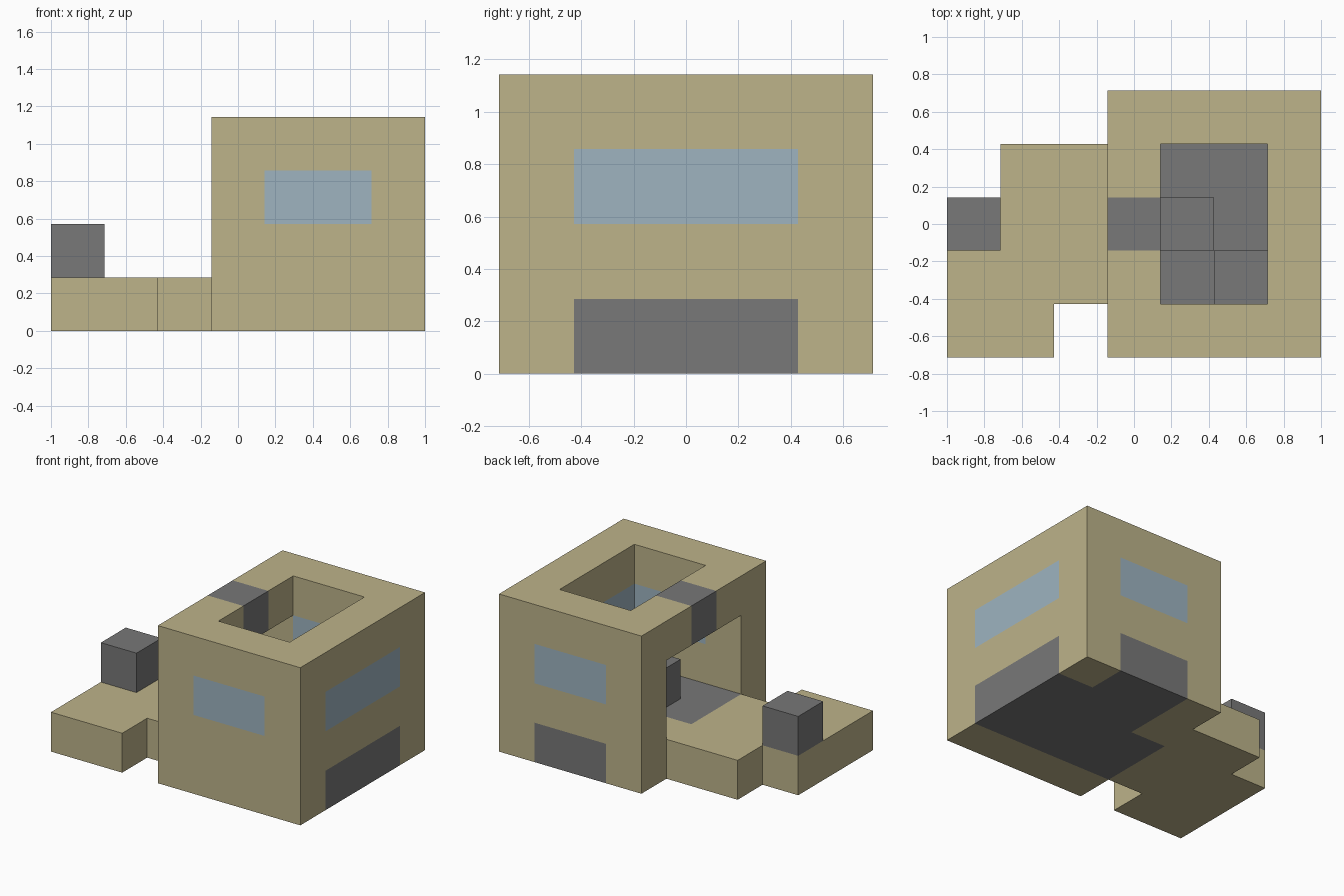
import bpy
import bmesh
from mathutils import Vector

cube = bpy.data.objects.get("Cube")
if cube:
    bpy.data.objects.remove(cube, do_unlink=True)

U = 2 / 7                                # edge of one building block
ORIGIN = Vector((-1, -2.5 * U, 0))


def material(name, r, g, b):
    m = bpy.data.materials.new(name)
    m.use_nodes = True
    m.diffuse_color = (r, g, b, 1)
    m.node_tree.nodes["Principled BSDF"].inputs["Base Color"].default_value = (r, g, b, 1)
    return m


SAND = material("sand", 0.508, 0.451, 0.254)
GREY = material("grey stone", 0.188, 0.188, 0.188)
GLASS = material("pale blue glass", 0.342, 0.456, 0.527)

cells = {}                               # block position -> part name
colours = {}


def box(part, colour, xs, ys, zs):
    """Claim a box of blocks for a part; later parts replace earlier ones."""
    colours[part] = colour
    for x in range(*xs):
        for y in range(*ys):
            for z in range(*zs):
                cells[x, y, z] = part


def carve(xs, ys, zs):
    for key in [(x, y, z) for x in range(*xs) for y in range(*ys) for z in range(*zs)]:
        cells.pop(key, None)


# House shell with open courtyard and wide doorway
box("house_walls", SAND, (3, 7), (0, 5), (0, 4))
carve((4, 6), (1, 4), (1, 4))
carve((3, 4), (1, 4), (1, 3))

# Stone floor, running out to the back and the left side
box("stone_floor", GREY, (4, 7), (1, 4), (0, 1))
box("stone_floor", GREY, (3, 4), (1, 3), (0, 1))
box("stone_floor", GREY, (4, 6), (4, 5), (0, 1))

# Windows
box("front_window", GLASS, (4, 6), (0, 1), (2, 3))
box("back_window", GLASS, (4, 6), (4, 5), (2, 3))
box("side_window", GLASS, (6, 7), (1, 4), (2, 3))

# Stone above the doorway and the blocks in the courtyard
box("lintel_stone", GREY, (3, 4), (2, 3), (3, 4))
box("courtyard_block", GREY, (4, 5), (2, 3), (1, 2))
box("corner_block", GREY, (5, 6), (1, 2), (1, 2))

# Low terrace with its stone post
box("terrace", SAND, (1, 3), (1, 4), (0, 1))
box("terrace", SAND, (0, 2), (0, 2), (0, 1))
box("terrace", SAND, (0, 1), (2, 3), (0, 1))
box("terrace_post", GREY, (0, 1), (2, 3), (1, 2))


def build(part):
    """Make one object from the exposed sides of a part's blocks."""
    bm = bmesh.new()
    for cell in [c for c, p in cells.items() if p == part]:
        for axis in range(3):
            for sign in (-1, 1):
                near = list(cell)
                near[axis] += sign
                if tuple(near) in cells:
                    continue
                n, a, b = Vector(), Vector(), Vector()
                n[axis] = sign / 2
                a[(axis + 1) % 3] = 0.5
                b[(axis + 2) % 3] = sign / 2
                mid = Vector(cell) + Vector((0.5, 0.5, 0.5)) + n
                ring = (mid - a - b, mid + a - b, mid + a + b, mid - a + b)
                bm.faces.new([bm.verts.new(ORIGIN + p * U) for p in ring])
    bmesh.ops.remove_doubles(bm, verts=bm.verts, dist=0.001)
    mesh = bpy.data.meshes.new(part)
    bm.to_mesh(mesh)
    bm.free()
    mesh.materials.append(colours[part])
    bpy.context.collection.objects.link(bpy.data.objects.new(part, mesh))


for name in colours:
    build(name)
